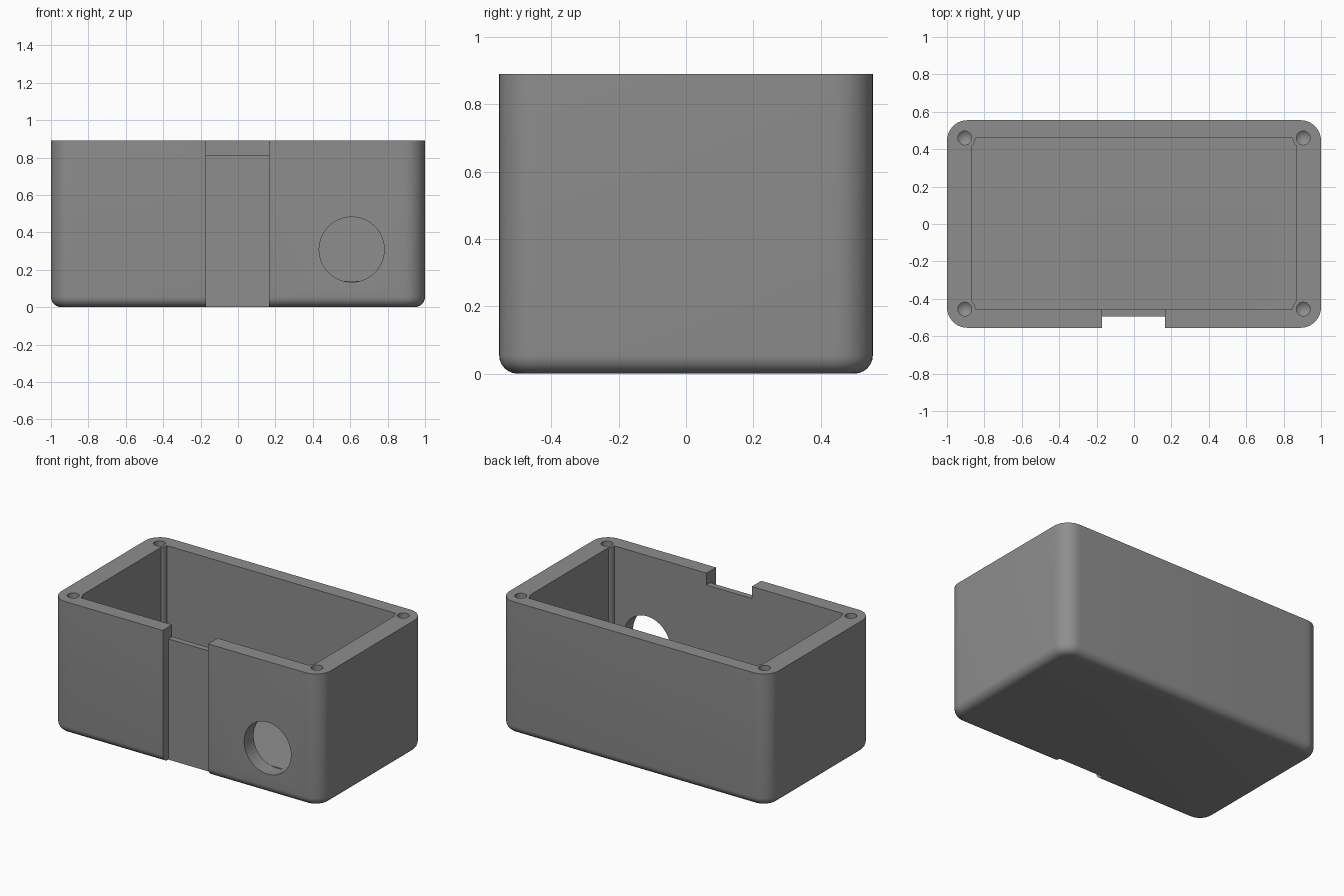
import bpy, bmesh, math
from mathutils import Matrix, Vector

if "Cube" in bpy.data.objects:
    bpy.data.objects.remove(bpy.data.objects["Cube"])

W, D, H = 2.0, 1.11, 0.89
SCREW_X, SCREW_Y = 0.905, 0.46

grey = bpy.data.materials.new("grey plastic")
grey.diffuse_color = (0.27, 0.27, 0.27, 1)
grey.use_nodes = True
grey.node_tree.nodes["Principled BSDF"].inputs["Base Color"].default_value = grey.diffuse_color


def make(name, bm):
    mesh = bpy.data.meshes.new(name)
    bmesh.ops.recalc_face_normals(bm, faces=bm.faces)
    bm.to_mesh(mesh)
    bm.free()
    mesh.materials.append(grey)
    ob = bpy.data.objects.new(name, mesh)
    bpy.context.collection.objects.link(ob)
    return ob


def block(lo, hi):
    lo, hi = Vector(lo), Vector(hi)
    bm = bmesh.new()
    bmesh.ops.create_cube(bm, size=1, matrix=Matrix.Translation((lo + hi) / 2)
                          @ Matrix.Diagonal((*(hi - lo), 1)))
    return bm


def cylinder(bm, centre, r1, r2, depth, axis="Z", segments=32):
    rot = Matrix.Rotation(math.pi / 2, 4, "X") if axis == "Y" else Matrix()
    bmesh.ops.create_cone(bm, cap_ends=True, segments=segments, radius1=r1, radius2=r2,
                          depth=depth, matrix=Matrix.Translation(centre) @ rot)


def cut(target, cutter):
    mod = target.modifiers.new("cut", "BOOLEAN")
    mod.operation, mod.solver, mod.object = "DIFFERENCE", "EXACT", cutter
    bpy.context.view_layer.objects.active = target
    bpy.ops.object.modifier_apply(modifier=mod.name)
    bpy.data.objects.remove(cutter)


# Outer shell with rounded corners and a softer rounded base
bm = block((-W / 2, -D / 2, 0), (W / 2, D / 2, H))
upright = [e for e in bm.edges if abs(e.verts[0].co.z - e.verts[1].co.z) > 0.1]
bmesh.ops.bevel(bm, geom=upright, offset=0.11, segments=10, profile=0.5, affect="EDGES")
base = [e for e in bm.edges if all(v.co.z < 0.001 for v in e.verts)]
bmesh.ops.bevel(bm, geom=base, offset=0.055, segments=6, profile=0.5, affect="EDGES")
case = make("enclosure_case", bm)

# Interior cavity, with its corners left solid around the screw posts
cavity = make("cavity_cutter", block((-0.865, -0.455, 0.14), (0.865, 0.46, 1.2)))
corners = [(x, y) for x in (-SCREW_X, SCREW_X) for y in (-SCREW_Y + 0.005, SCREW_Y)]
for x, y in corners:
    bm = bmesh.new()
    cylinder(bm, (x, y, 0.7), 0.057, 0.057, 1.6)
    cut(cavity, make("post_cutter", bm))
cut(case, cavity)

# Screw holes with conical bottoms
for x, y in corners:
    bm = bmesh.new()
    r = 0.037
    rings = [[bm.verts.new((x + r * math.cos(a), y + r * math.sin(a), z))
              for a in (math.tau * i / 24 for i in range(24))] for z in (H - 0.12, H + 0.1)]
    tip = bm.verts.new((x, y, H - 0.15))
    bm.faces.new(rings[1])
    for i in range(24):
        j = (i + 1) % 24
        bm.faces.new((rings[0][i], rings[0][j], rings[1][j], rings[1][i]))
        bm.faces.new((tip, rings[0][j], rings[0][i]))
    cut(case, make("screw_hole_cutter", bm))

# Front channel running full height, and the notch through the wall above it
cut(case, make("channel_cutter", block((-0.17, -0.8, -0.2), (0.167, -0.495, 1.2))))
cut(case, make("notch_cutter", block((-0.17, -0.7, 0.81), (0.167, -0.4, 1.2))))

# Round cable opening in the front wall
bm = bmesh.new()
cylinder(bm, (0.608, -0.577, 0.308), 0.174, 0.174, 0.25, "Y", 64)
cut(case, make("cable_hole_cutter", bm))

# Smooth rounded surfaces while keeping the cut edges crisp
bpy.ops.object.select_all(action="DESELECT")
case.select_set(True)
bpy.context.view_layer.objects.active = case
bpy.ops.object.shade_smooth_by_angle(angle=math.radians(30))
